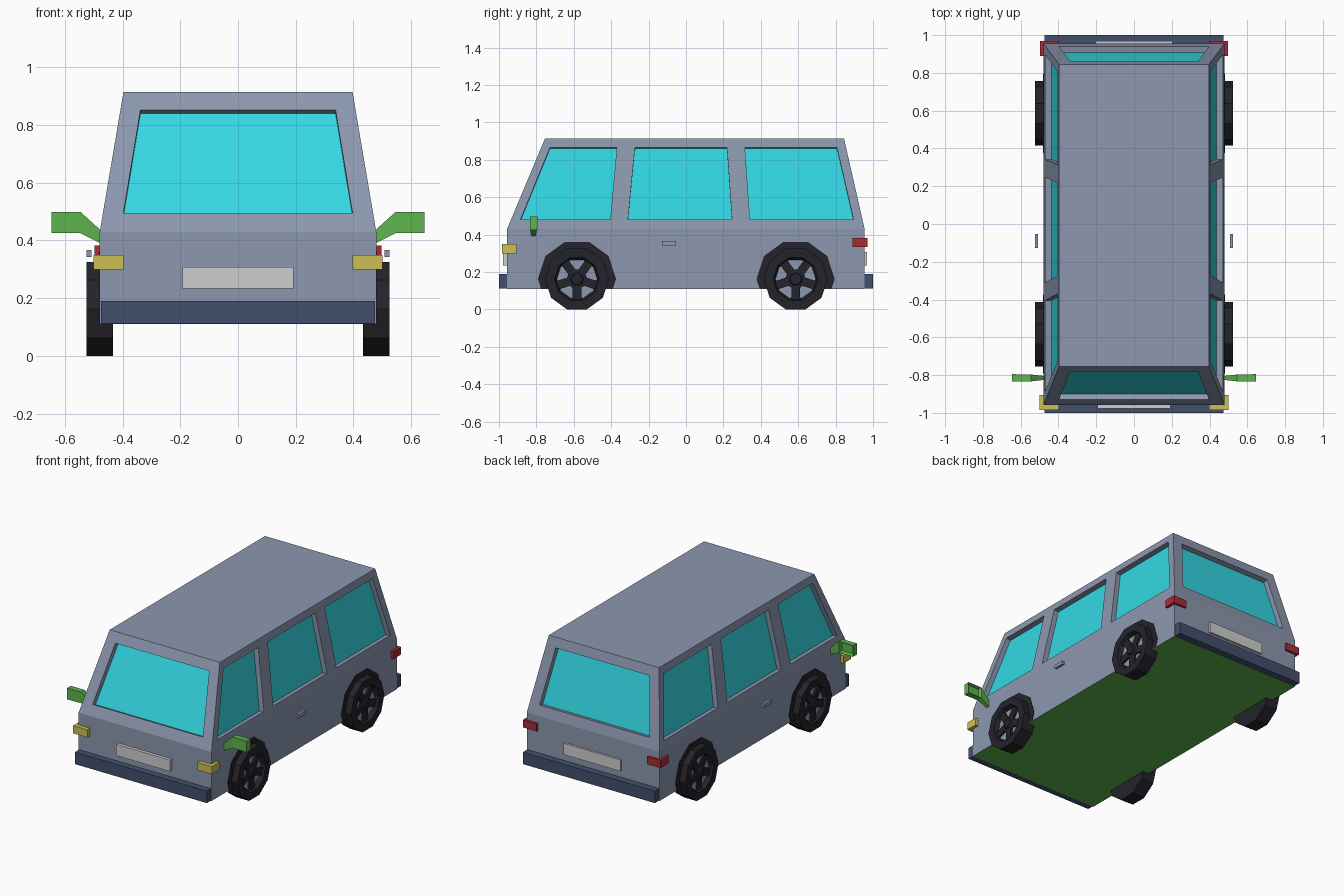
import bpy, bmesh, math
from mathutils import Vector, Matrix

if "Cube" in bpy.data.objects:
    bpy.data.objects.remove(bpy.data.objects["Cube"])


def mat(name, rgb):
    m = bpy.data.materials.new(name)
    m.diffuse_color = (*rgb, 1)
    m.use_nodes = True
    m.node_tree.nodes["Principled BSDF"].inputs["Base Color"].default_value = m.diffuse_color
    return m


PAINT = mat("grey_blue_paint", (.262, .314, .429))
GLASS = mat("cyan_glass", (.034, .686, .775))
GREEN = mat("green", (.112, .456, .077))
NAVY = mat("navy_bumper", (.055, .078, .15))
YELLOW = mat("yellow_lamp", (.62, .52, .093))
RED = mat("red_lamp", (.40, .023, .035))
PLATE = mat("pale_plate", (.62, .62, .62))
RUBBER = mat("black_rubber", (.017, .017, .024))


def finish(name, bm, mats, recalc=True):
    if recalc:
        bmesh.ops.recalc_face_normals(bm, faces=bm.faces)
    me = bpy.data.meshes.new(name)
    bm.to_mesh(me)
    bm.free()
    for m in mats:
        me.materials.append(m)
    ob = bpy.data.objects.new(name, me)
    bpy.context.collection.objects.link(ob)
    return ob


def box(name, lo, hi, m):
    bm = bmesh.new()
    lo, hi = Vector(lo), Vector(hi)
    bmesh.ops.create_cube(bm, size=1, matrix=Matrix.Translation((lo + hi) / 2)
                          @ Matrix.Diagonal((*[abs(c) for c in hi - lo], 1)))
    return finish(name, bm, [m])


# ---- body shell: vertical lower walls, sloped upper walls, recessed windows
Z0, ZS, ZR = .11, .43, .914                  # floor, shoulder, roof
X0, X1 = .479, .397                          # half width at shoulder, roof
F0, F1, B0, B1 = -.957, -.754, .955, .845    # front / back y at shoulder, roof
DEPTH = .033


def lerp(a, b, z):
    return a + (b - a) * (z - ZS) / (ZR - ZS)


body = bmesh.new()


def face(pts, index=0):
    f = body.faces.new([body.verts.new(p) for p in pts])
    f.normal_update()
    if f.normal.dot(f.calc_center_median() - Vector((0, 0, .5))) < 0:
        f.normal_flip()
    f.material_index = index
    return f


def recess(f):
    n = f.normal.copy()
    outer = list(f.verts)
    inner = [body.verts.new(v.co - n * DEPTH) for v in outer]
    body.faces.remove(f)
    for i in range(len(outer)):
        j = (i + 1) % len(outer)
        body.faces.new([outer[i], outer[j], inner[j], inner[i]])
    body.faces.new(inner).material_index = 1


def window_panel(zs, edges, lines, point):
    """edges: end limits at shoulder/roof; lines: (low, high) window jambs."""
    def u(k, z):
        if k == 0 or k == len(lines) + 1:
            a, b = edges[0] if k == 0 else edges[1]
            return lerp(a, b, z)
        a, b = lines[k - 1]
        return a + (b - a) * (z - zs[1]) / (zs[2] - zs[1])
    for r in range(3):
        for k in range(len(lines) + 1):
            f = face([point(u(k, zs[r]), zs[r]), point(u(k + 1, zs[r]), zs[r]),
                      point(u(k + 1, zs[r + 1]), zs[r + 1]), point(u(k, zs[r + 1]), zs[r + 1])])
            if r == 1 and k % 2 == 1:
                recess(f)


for s in (-1, 1):
    window_panel((ZS, .48, .866, ZR), ((F0, F1), (B0, B1)),
                 ((-.885, -.727), (-.405, -.37), (-.31, -.273),
                  (.246, .219), (.342, .315), (.896, .807)),
                 lambda y, z, s=s: (s * lerp(X0, X1, z), y, z))
    face([(s * X0, F0, Z0), (s * X0, B0, Z0), (s * X0, B0, ZS), (s * X0, F0, ZS)])
for y0, y1 in ((F0, F1), (B0, B1)):
    window_panel((ZS, .495, .852, ZR), ((-X0, -X1), (X0, X1)),
                 ((-.397, -.338), (.397, .338)),
                 lambda x, z, a=y0, b=y1: (x, lerp(a, b, z), z))
    face([(-X0, y0, Z0), (X0, y0, Z0), (X0, y0, ZS), (-X0, y0, ZS)])
face([(-X1, F1, ZR), (X1, F1, ZR), (X1, B1, ZR), (-X1, B1, ZR)])
face([(-X0, F0, Z0), (X0, F0, Z0), (X0, B0, Z0), (-X0, B0, Z0)], 2)   # underside
bmesh.ops.remove_doubles(body, verts=body.verts, dist=1e-5)
finish("van_body", body, [PAINT, GLASS, GREEN], recalc=False)

# ---- bumpers and number plates
box("front_bumper", (-.475, -1, .112), (.475, -.95, .19), NAVY)
box("rear_bumper", (-.475, .95, .112), (.475, 1, .19), NAVY)
box("front_plate", (-.193, -.978, .234), (.193, -.95, .308), PLATE)
box("rear_plate", (-.205, .95, .234), (.205, .968, .308), PLATE)


# ---- wheels
WZ, WR, SEG = .163, .171, 10


def ring(bm, r, x, cy):
    return [bm.verts.new((x, cy + r * math.cos(a), WZ + r * math.sin(a)))
            for a in (2 * math.pi * i / SEG for i in range(SEG))]


def lathe(name, profile, cy, mats, end_index=0):
    bm = bmesh.new()
    rings = [ring(bm, r, x, cy) for r, x in profile]
    for a, b in zip(rings, rings[1:]):
        for i in range(SEG):
            j = (i + 1) % SEG
            bm.faces.new([a[i], a[j], b[j], b[i]])
    bm.faces.new(rings[0])
    bm.faces.new(rings[-1]).material_index = end_index
    return finish(name, bm, mats)


def wheel(tag, s, cy):
    # tyre with the grey rim disc sunk in its outer face
    lathe(tag + "_tyre", [(WR, s * .433), (WR, s * .525), (.12, s * .525), (.108, s * .497)],
          cy, [RUBBER, PAINT], 1)
    lathe(tag + "_hub", [(.054, s * .49), (.052, s * .51), (.035, s * .512), (.03, s * .522)],
          cy, [RUBBER])
    bm = bmesh.new()
    for k in range(5):
        rot = Matrix.Rotation(math.radians(-90 + 72 * k), 4, 'X')
        bmesh.ops.create_cube(bm, size=1, matrix=Matrix.Translation((s * .502, cy, WZ)) @ rot
                              @ Matrix.Translation((0, .075, 0)) @ Matrix.Diagonal((.018, .085, .046, 1)))
    finish(tag + "_spokes", bm, [RUBBER])
    # black arch, trimmed level with the floor
    arch = lathe(tag + "_arch", [(.209, s * .474), (.209, s * .482)], cy, [RUBBER])
    bm = bmesh.new()
    bm.from_mesh(arch.data)
    bmesh.ops.bisect_plane(bm, geom=bm.verts[:] + bm.edges[:] + bm.faces[:],
                           plane_co=(0, 0, Z0 + .001), plane_no=(0, 0, 1), clear_inner=True)
    bm.to_mesh(arch.data)
    bm.free()


def mirror(name, s):
    # housing plus an arm that narrows towards the door
    bm = bmesh.new()
    sections = [(.472, .388, .432, .010), (.545, .425, .498, .018), (.647, .425, .498, .020)]
    loops = [[bm.verts.new((s * x, -.815 + dy * h, z))
              for dy, z in ((-1, lo), (1, lo), (1, hi), (-1, hi))] for x, lo, hi, h in sections]
    for a, b in zip(loops, loops[1:]):
        for i in range(4):
            j = (i + 1) % 4
            bm.faces.new([a[i], a[j], b[j], b[i]])
    bm.faces.new(loops[0])
    bm.faces.new(loops[-1])
    bmesh.ops.recalc_face_normals(bm, faces=bm.faces)
    # sunken rear-facing mirror
    back = [f for f in bm.faces if f.normal.y > .9 and abs(f.calc_center_median().x) > .57]
    bmesh.ops.inset_individual(bm, faces=back, thickness=.01, depth=0)
    for v in {v for f in back for v in f.verts}:
        v.co.y -= .02
    finish(name, bm, [GREEN], recalc=False)


# ---- parts repeated on both sides
for s, side in ((-1, "left"), (1, "right")):
    wheel("front_" + side, s, -.583)
    wheel("rear_" + side, s, .586)
    mirror(side + "_wing_mirror", s)
    box(side + "_headlight", (s * .396, -.984, .30), (s * .5, -.905, .35), YELLOW)
    box(side + "_tail_light", (s * .398, .889, .334), (s * .497, .97, .383), RED)
    box(side + "_door_handle", (s * .508, -.128, .343), (s * .525, -.053, .367), PAINT)
